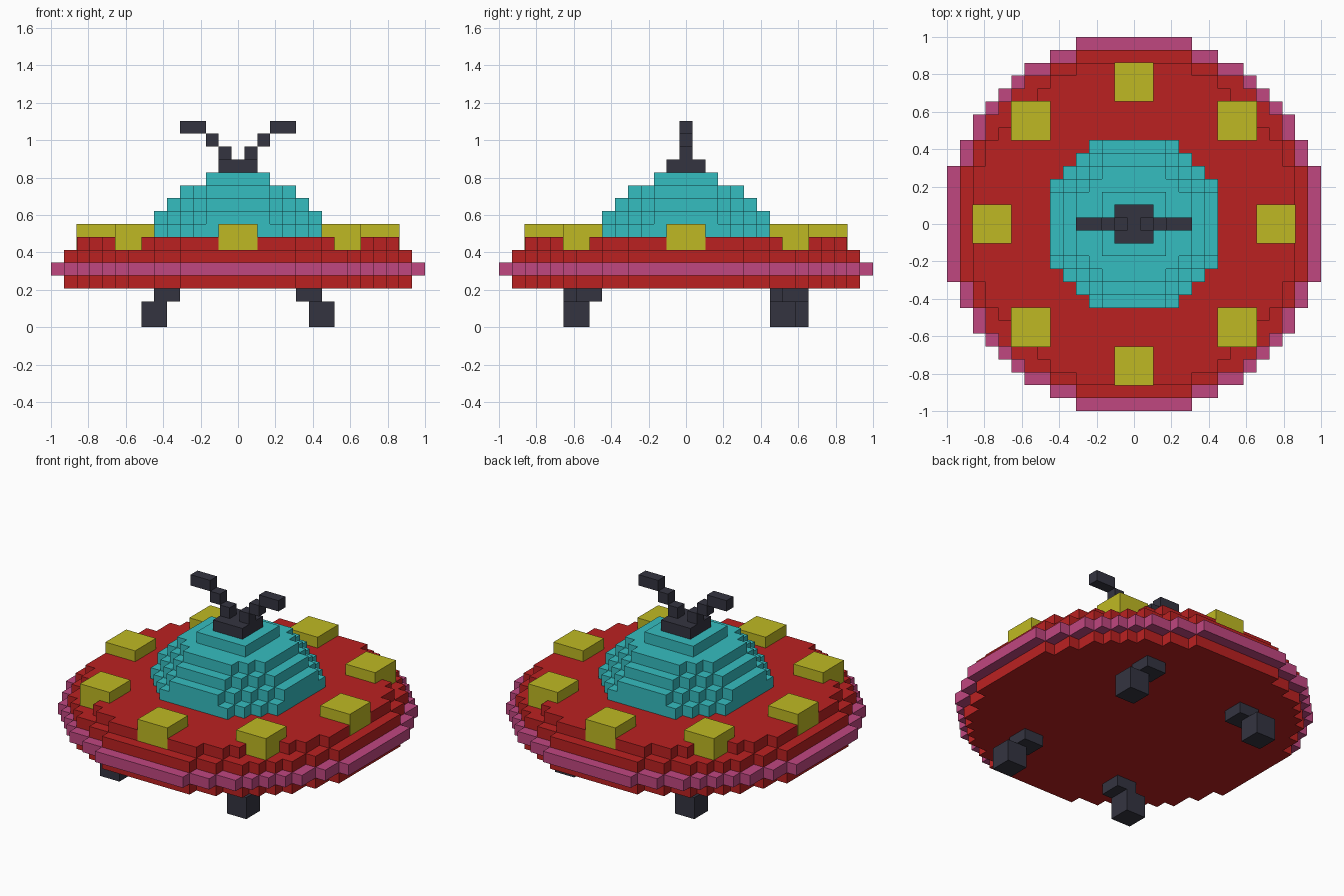
import bpy, bmesh, math
from mathutils import Matrix, Vector

if "Cube" in bpy.data.objects:
    bpy.data.objects.remove(bpy.data.objects["Cube"], do_unlink=True)

U = 2 / 29  # one block


def material(name, rgb):
    lin = [((c / 255 + 0.055) / 1.055) ** 2.4 for c in rgb] + [1]
    m = bpy.data.materials.new(name)
    m.use_nodes = True
    m.diffuse_color = lin
    m.node_tree.nodes["Principled BSDF"].inputs["Base Color"].default_value = lin
    return m


RED = material("hull red", (187, 33, 33))
PINK = material("rim pink", (192, 71, 128))
CYAN = material("dome cyan", (53, 189, 192))
YELLOW = material("lamp yellow", (191, 185, 35))
DARK = material("dark metal", (52, 52, 64))


def finish(name, bm, mat):
    bmesh.ops.recalc_face_normals(bm, faces=bm.faces)
    me = bpy.data.meshes.new(name)
    bm.to_mesh(me)
    bm.free()
    me.materials.append(mat)
    ob = bpy.data.objects.new(name, me)
    bpy.context.collection.objects.link(ob)
    return ob


def stepped_disc(name, r2, z, mat):
    """One block-high disc whose outline follows whole blocks inside a circle."""
    n = math.isqrt(int(r2))
    right = []
    last = None
    for y in range(n, -n - 1, -1):
        w = math.isqrt(int(r2 - y * y)) + 0.5
        if w != last:
            if last is not None:
                right.append((last, y + 0.5))
            right.append((w, y + 0.5))
            last = w
    right.append((last, -n - 0.5))
    outline = right + [(-x, y) for x, y in reversed(right)]
    bm = bmesh.new()
    face = bm.faces.new([bm.verts.new((x * U, y * U, z * U)) for x, y in outline])
    top = bmesh.ops.extrude_face_region(bm, geom=[face])["geom"]
    bmesh.ops.translate(bm, vec=(0, 0, U),
                        verts=[v for v in top if isinstance(v, bmesh.types.BMVert)])
    return finish(name, bm, mat)


def blocks(name, boxes, mat):
    """Boxes given as (centre, size) in block units, joined in one object."""
    bm = bmesh.new()
    for c, s in boxes:
        m = Matrix.Translation(Vector(c) * U) @ Matrix.Diagonal((*(Vector(s) * U), 1))
        bmesh.ops.create_cube(bm, size=1, matrix=m)
    return finish(name, bm, mat)


# Saucer hull
stepped_disc("hull_bottom", 187, 3, RED)
stepped_disc("hull_rim", 214, 4, PINK)
stepped_disc("hull_middle", 187, 5, RED)
stepped_disc("hull_top", 161, 6, RED)

# Stepped dome
for i, r2 in enumerate((46, 40, 30, 22, 8)):
    stepped_disc(f"dome_step_{i + 1}", r2, 7 + i, CYAN)

# Eight lamps around the hull, a hair proud of the hull sides
k = 0
for x in (-1, 0, 1):
    for y in (-1, 0, 1):
        if x or y:
            k += 1
            d = 8 if x and y else 11
            blocks(f"lamp_{k}", [((x * d, y * d, 7), (3.04, 3.04, 2))], YELLOW)

# Antenna base and two stepped antennae
blocks("antenna_base", [((0, 0, 12.5), (3, 3, 1))], DARK)
for side, s in (("left", 1), ("right", -1)):
    blocks(f"antenna_{side}", [((s, 0, 13.5), (1, 1, 1)),
                               ((2 * s, 0, 14.5), (1, 1, 1)),
                               ((3.5 * s, 0, 15.5), (2, 1, 1))], DARK)

# Landing legs: foot block with an offset block joining it to the hull
for name, sx, foot_y, joint_y in (("front_left_leg", 1, -8.5, -7.5),
                                  ("front_right_leg", -1, -8.5, -8.5),
                                  ("back_left_leg", 1, 7.5, 8.5),
                                  ("back_right_leg", -1, 8.5, 7.5)):
    blocks(name, [((6.5 * sx, foot_y, 1), (2, 2, 2)),
                  ((5.5 * sx, joint_y, 2.5), (2, 2, 1))], DARK)
